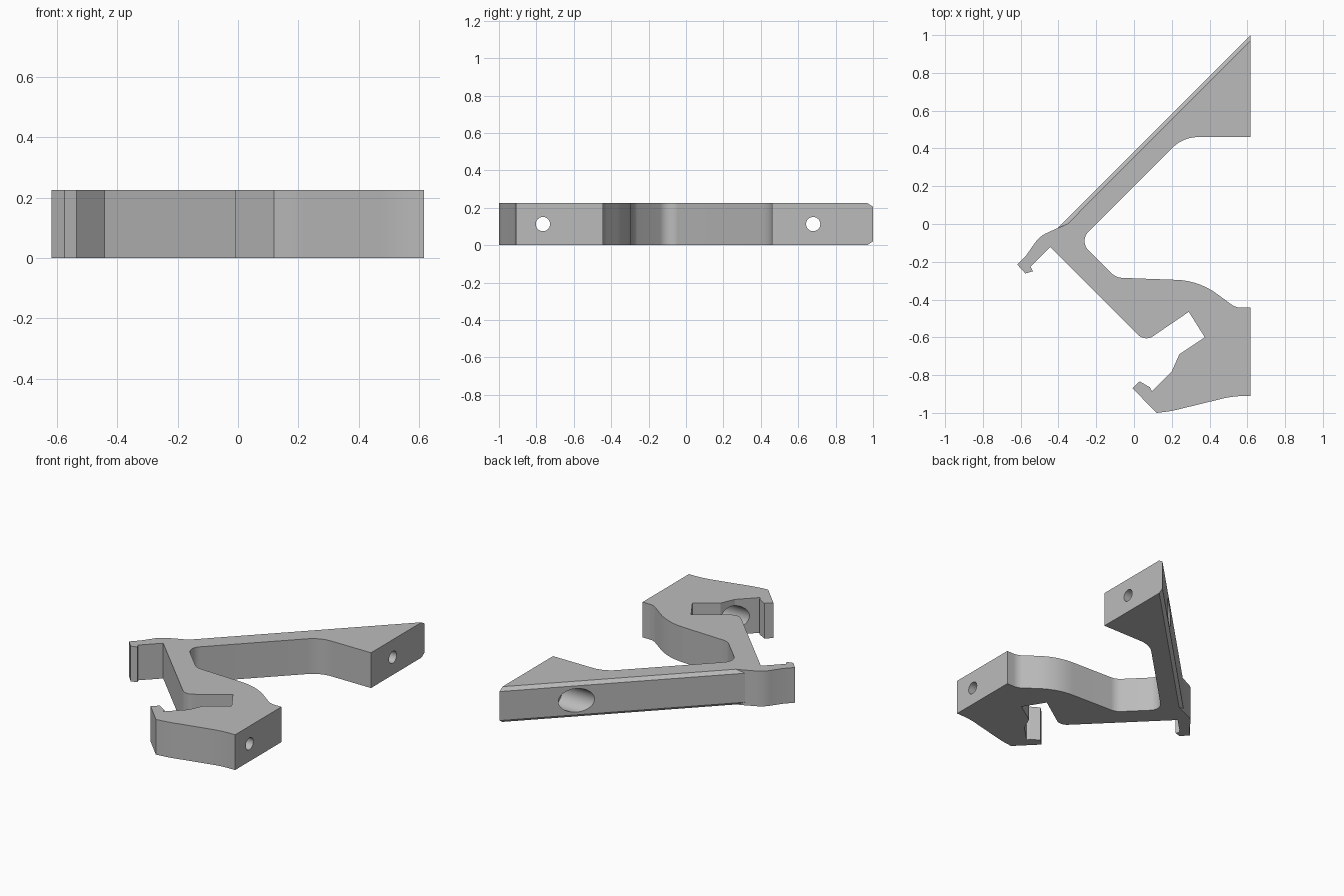
import bpy, bmesh, math
from mathutils import Vector, Matrix

cube = bpy.data.objects.get("Cube")
if cube:
    bpy.data.objects.remove(cube, do_unlink=True)

H = 0.225       # plate thickness
CHAMFER = 0.02  # chamfer drop on the long sloping edge


def new_object(name, bm):
    bmesh.ops.recalc_face_normals(bm, faces=bm.faces[:])
    mesh = bpy.data.meshes.new(name)
    bm.to_mesh(mesh)
    bm.free()
    obj = bpy.data.objects.new(name, mesh)
    bpy.context.collection.objects.link(obj)
    return obj


def fillet(points, steps=10):
    """Round each corner (x, y, radius) of a closed outline."""
    out = []
    for i, (x, y, r) in enumerate(points):
        p = Vector((x, y))
        if not r:
            out.append(p)
            continue
        a = (Vector(points[i - 1][:2]) - p).normalized()
        b = (Vector(points[(i + 1) % len(points)][:2]) - p).normalized()
        half = a.angle(b) / 2
        centre = p + (a + b).normalized() * (r / math.sin(half))
        start = p + a * (r / math.tan(half)) - centre
        end = p + b * (r / math.tan(half)) - centre
        sweep = start.angle_signed(end)
        for k in range(steps + 1):
            # angle_signed is clockwise positive
            out.append(centre + Matrix.Rotation(-sweep * k / steps, 2) @ start)
    return out


def prism(name, outline, height):
    bm = bmesh.new()
    face = bm.faces.new([bm.verts.new((p.x, p.y, 0)) for p in outline])
    top = bmesh.ops.extrude_face_region(bm, geom=[face])
    verts = [g for g in top["geom"] if isinstance(g, bmesh.types.BMVert)]
    bmesh.ops.translate(bm, verts=verts, vec=(0, 0, height))
    return new_object(name, bm)


def bore(name, x0, x1, y, radius):
    """Cylinder along x, used to drill a hole."""
    bm = bmesh.new()
    place = Matrix.Translation(((x0 + x1) / 2, y, H / 2)) @ Matrix.Rotation(math.pi / 2, 4, "Y")
    bmesh.ops.create_cone(bm, cap_ends=True, segments=48, radius1=radius,
                          radius2=radius, depth=x1 - x0, matrix=place)
    return new_object(name, bm)


def chamfer_wedge(name, top):
    """Wedge that bevels the sloping edge, stopping at the hook."""
    bm = bmesh.new()
    ends = []
    for base, out in (((-0.352, 0), (-0.051, -0.021)), ((0.667, 1.02), (0, 0.03))):
        ring = []
        for t, drop in ((-0.5, -0.5), (1.4, 1.4), (1.4, -0.5)):
            z = H - drop * CHAMFER if top else drop * CHAMFER
            ring.append(bm.verts.new((base[0] + t * out[0], base[1] + t * out[1], z)))
        ends.append(ring)
    bm.faces.new(ends[0])
    bm.faces.new(ends[1][::-1])
    for i in range(3):
        j = (i + 1) % 3
        bm.faces.new((ends[0][i], ends[1][i], ends[1][j], ends[0][j]))
    return new_object(name, bm)


# Bracket outline: x, y, corner radius
outline = [
    # upper mounting pad and sloping arm
    (0.617, 1.0, 0), (0.617, 0.46, 0), (0.26, 0.46, 0.19), (-0.29, -0.09, 0.068),
    # lower arm to lower mounting pad
    (-0.096, -0.284, 0.09), (0.343, -0.30, 0.38), (0.539, -0.443, 0.09),
    (0.617, -0.443, 0), (0.617, -0.91, 0), (0.52, -0.912, 0.5), (0.2, -0.99, 0.5),
    # lower clip and slot
    (0.12, -1.0, 0), (-0.008, -0.87, 0), (0.03, -0.833, 0), (0.085, -0.865, 0),
    (0.095, -0.885, 0), (0.2, -0.78, 0), (0.24, -0.69, 0), (0.375, -0.6, 0),
    (0.29, -0.465, 0), (0.085, -0.605, 0.06), (0.04, -0.605, 0.06),
    # upper hook
    (-0.443, -0.122, 0), (-0.547, -0.226, 0), (-0.535, -0.25, 0), (-0.575, -0.262, 0),
    (-0.618, -0.215, 0), (-0.57, -0.165, 0), (-0.5, -0.065, 0.15), (-0.403, -0.021, 0),
]
bracket = prism("bracket", fillet(outline), H)

# Chamfers, screw holes and wide counterbores
cutters = [chamfer_wedge("chamfer_top", True), chamfer_wedge("chamfer_bottom", False)]
for label, y in (("upper", 0.68), ("lower", -0.765)):
    cutters.append(bore(label + "_screw_hole", 0.3, 0.7, y, 0.038))
    cutters.append(bore(label + "_counterbore", 0.11, 0.45, y, 0.075))
for cutter in cutters:
    cutter.hide_render = True
    mod = bracket.modifiers.new(cutter.name, "BOOLEAN")
    mod.operation = "DIFFERENCE"
    mod.solver = "EXACT"
    mod.object = cutter

# Bake the cuts and remove the cutters
bpy.context.view_layer.update()
baked = bpy.data.meshes.new_from_object(bracket.evaluated_get(bpy.context.evaluated_depsgraph_get()))
bracket.modifiers.clear()
bracket.data = baked
for cutter in cutters:
    bpy.data.objects.remove(cutter, do_unlink=True)

# Grey plastic
grey = bpy.data.materials.new("grey_plastic")
grey.use_nodes = True
colour = (0.5, 0.5, 0.5, 1)
grey.diffuse_color = colour
grey.node_tree.nodes["Principled BSDF"].inputs["Base Color"].default_value = colour
bracket.data.materials.clear()
bracket.data.materials.append(grey)

bpy.ops.object.select_all(action="DESELECT")
bracket.select_set(True)
bpy.context.view_layer.objects.active = bracket
bpy.ops.object.shade_smooth_by_angle(angle=math.radians(20))
